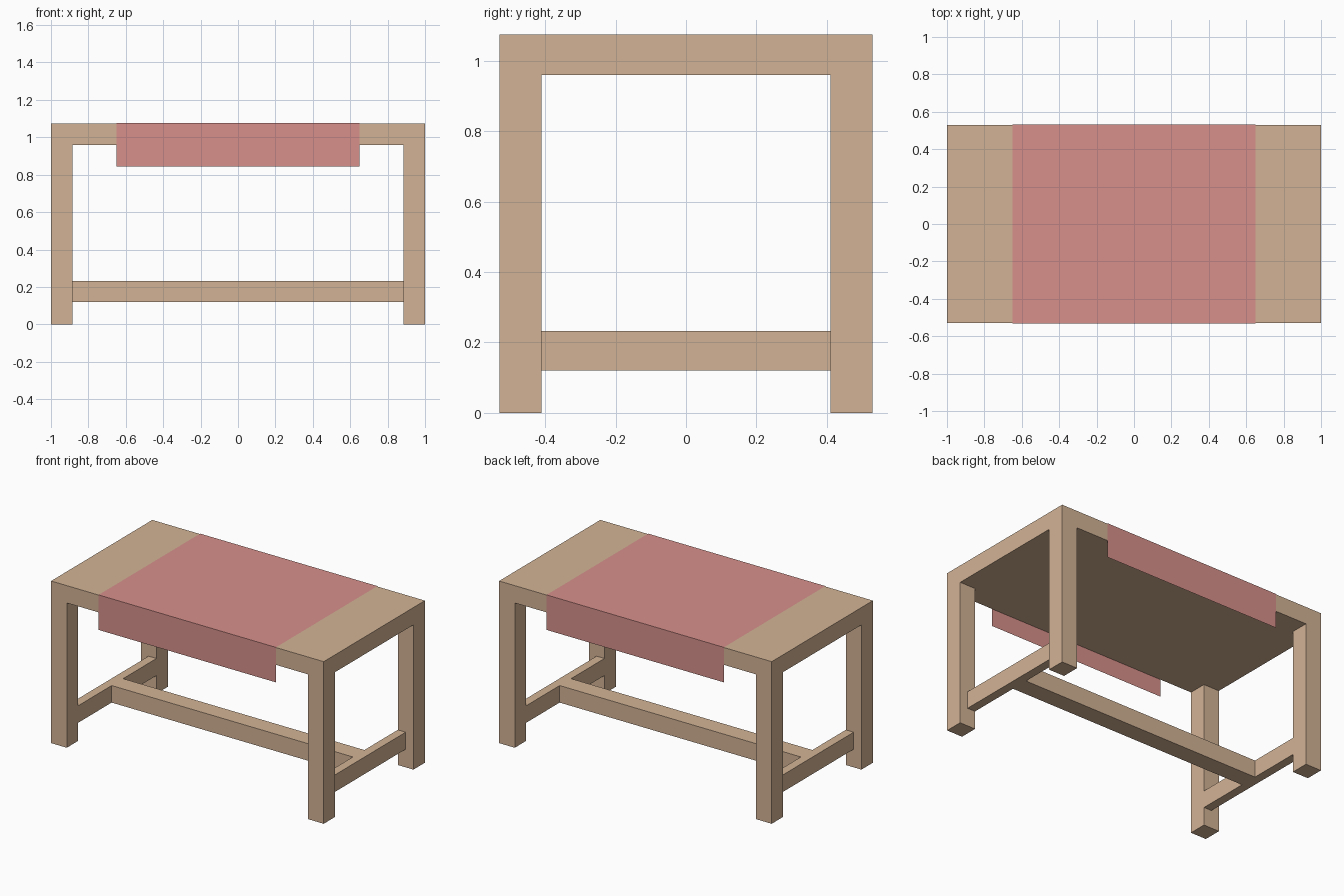
import bpy, bmesh
from mathutils import Vector

if "Cube" in bpy.data.objects:
    bpy.data.objects.remove(bpy.data.objects["Cube"])

HX, HY, TOP = 1.0, 0.53, 1.075      # half length, half depth, height
IX, IY, UNDER = 0.885, 0.41, 0.96   # inner leg faces, underside of top


def material(name, rgb):
    m = bpy.data.materials.new(name)
    m.diffuse_color = (*rgb, 1)
    m.use_nodes = True
    m.node_tree.nodes["Principled BSDF"].inputs["Base Color"].default_value = m.diffuse_color
    return m


wood = material("wood", (0.65, 0.45, 0.30))
cloth = material("cloth", (0.68, 0.28, 0.26))


def finish(name, bm, mat):
    bmesh.ops.recalc_face_normals(bm, faces=bm.faces)
    mesh = bpy.data.meshes.new(name)
    bm.to_mesh(mesh)
    bm.free()
    mesh.materials.append(mat)
    ob = bpy.data.objects.new(name, mesh)
    bpy.context.collection.objects.link(ob)
    return ob


def box(name, x, y, z, mat):
    """Box between the (low, high) limits on each axis."""
    bm = bmesh.new()
    bmesh.ops.create_cube(bm, size=1)
    lims = (sorted(x), sorted(y), sorted(z))
    bmesh.ops.scale(bm, vec=[b - a for a, b in lims], verts=bm.verts)
    bmesh.ops.translate(bm, vec=Vector([(a + b) / 2 for a, b in lims]), verts=bm.verts)
    return finish(name, bm, mat)


# Table top
box("table_top", (-HX, HX), (-HY, HY), (UNDER, TOP), wood)

# Legs and the side stretchers set in the inner half of the leg depth
for side, sx in (("left", -1), ("right", 1)):
    for end, sy in (("front", -1), ("back", 1)):
        box(f"{end}_{side}_leg", (sx * IX, sx * HX), (sy * IY, sy * HY), (0, UNDER), wood)
    box(f"{side}_stretcher", (sx * IX, sx * 0.943), (-IY, IY), (0.12, 0.233), wood)

# Long stretcher joining the two sides
box("centre_stretcher", (-IX, IX), (-0.06, 0.06), (0.12, 0.233), wood)

# Cloth runner: a thin sheet draped over the front and back edges
gap = 0.002
profile = [(-HY - gap, 0.845), (-HY - gap, TOP + gap), (HY + gap, TOP + gap), (HY + gap, 0.845)]
bm = bmesh.new()
rows = [[bm.verts.new((x, y, z)) for y, z in profile] for x in (-0.65, 0.65)]
for i in range(3):
    bm.faces.new((rows[0][i], rows[1][i], rows[1][i + 1], rows[0][i + 1]))
finish("cloth_runner", bm, cloth)
